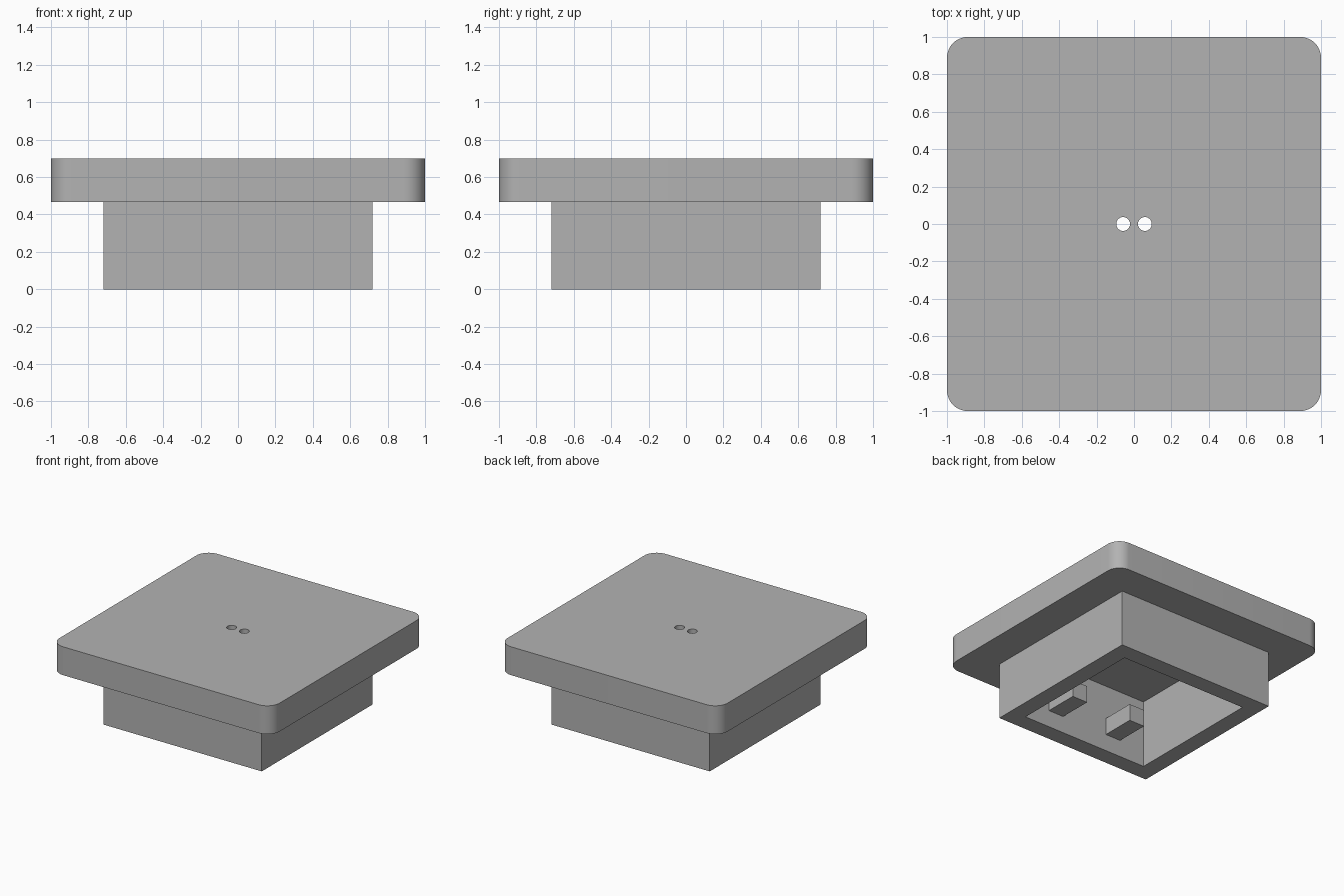
import bpy, bmesh

old = bpy.data.objects.get("Cube")
if old:
    bpy.data.objects.remove(old, do_unlink=True)

GREY = (0.45, 0.45, 0.45, 1.0)
grey = bpy.data.materials.new("plain grey")
grey.use_nodes = True
grey.diffuse_color = GREY
grey.node_tree.nodes["Principled BSDF"].inputs["Base Color"].default_value = GREY


def box(name, low, high, corner=0.0):
    """Box between two opposite corners, with optional rounded upright edges."""
    bm = bmesh.new()
    bmesh.ops.create_cube(bm, size=1)
    for v in bm.verts:
        v.co = [lo if c < 0 else hi for c, lo, hi in zip(v.co, low, high)]
    if corner:
        upright = [e for e in bm.edges
                   if abs(e.verts[0].co.z - e.verts[1].co.z) > 0.01]
        bmesh.ops.bevel(bm, geom=upright, offset=corner, segments=12,
                        profile=0.5, affect='EDGES')
    mesh = bpy.data.meshes.new(name)
    bm.to_mesh(mesh)
    bm.free()
    mesh.materials.append(grey)
    obj = bpy.data.objects.new(name, mesh)
    bpy.context.collection.objects.link(obj)
    return obj


def combine(target, tool, operation):
    """Apply a boolean and remove the helper object."""
    bpy.context.view_layer.objects.active = target
    mod = target.modifiers.new("boolean", 'BOOLEAN')
    mod.operation = operation
    mod.solver = 'EXACT'
    mod.object = tool
    bpy.ops.object.modifier_apply(modifier=mod.name)
    bpy.data.objects.remove(tool, do_unlink=True)


PLATE_Z, TOP, CEILING = 0.467, 0.70, 0.56
OUTER, INNER = 0.72, 0.58

# Rounded plate joined to the square skirt
cover = box("cover", (-1, -1, PLATE_Z), (1, 1, TOP), corner=0.112)
skirt = box("skirt", (-OUTER, -OUTER, 0), (OUTER, OUTER, PLATE_Z + 0.05))
combine(cover, skirt, 'UNION')

# Hollow underside
cavity = box("cavity_cutter", (-INNER, -INNER, -0.1), (INNER, INNER, CEILING))
combine(cover, cavity, 'DIFFERENCE')

# Pair of holes through the top, and pair of lugs on the front inner wall
for side, label in ((-1, "right"), (1, "left")):
    bpy.ops.mesh.primitive_cylinder_add(vertices=32, radius=0.037, depth=0.4,
                                        location=(side * 0.058, 0, TOP))
    combine(cover, bpy.context.object, 'DIFFERENCE')
    xs = sorted((side * 0.21, side * 0.35))
    box(label + "_lug", (xs[0], -INNER - 0.02, 0.14), (xs[1], -0.30, 0.28))

# Smooth rounded corners, crisp edges elsewhere
bpy.ops.object.select_all(action='DESELECT')
cover.select_set(True)
bpy.context.view_layer.objects.active = cover
bpy.ops.object.shade_smooth_by_angle()
